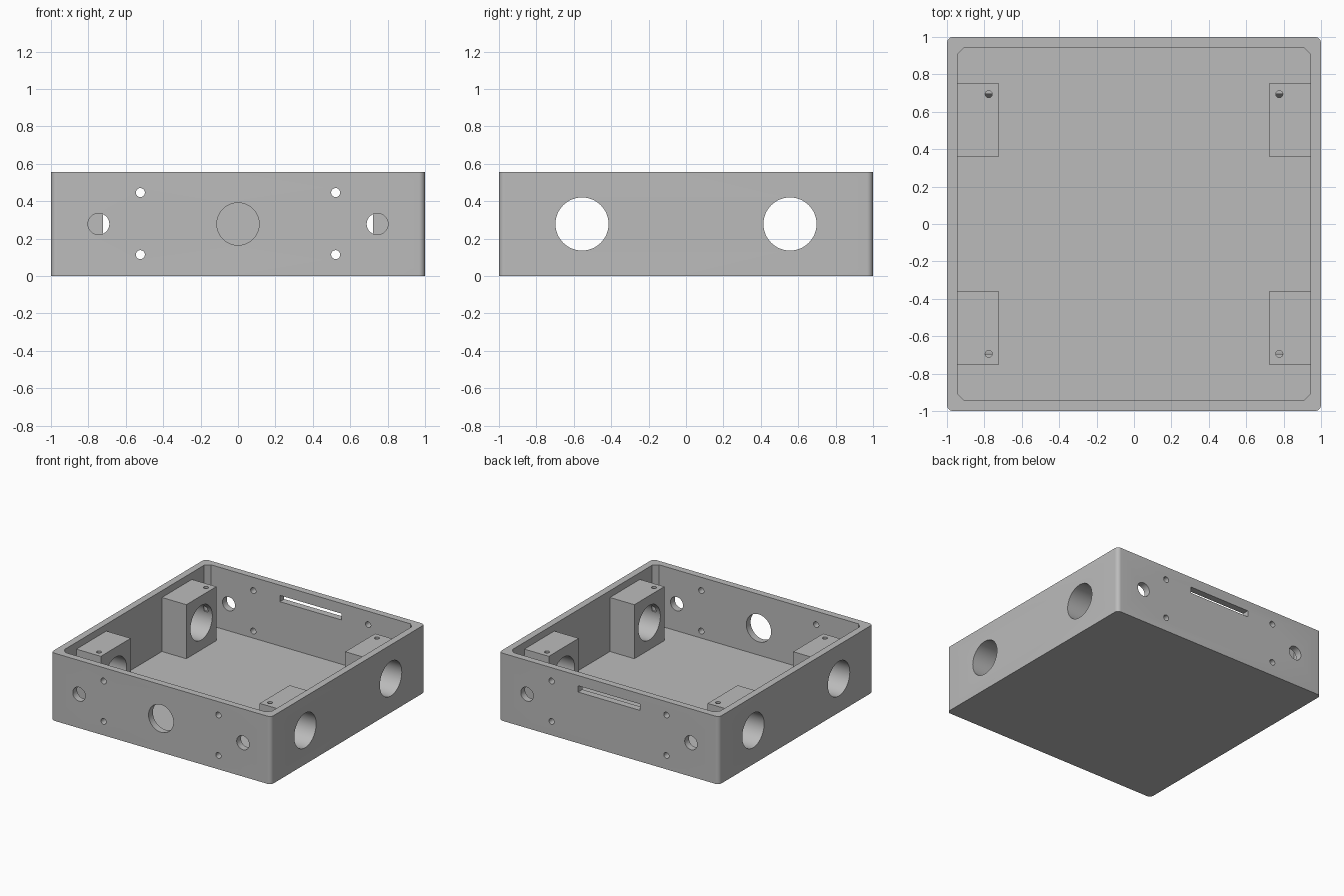
import bpy, bmesh, math
from mathutils import Matrix, Vector

cube = bpy.data.objects.get("Cube")
if cube:
    bpy.data.objects.remove(cube, do_unlink=True)

HEIGHT = 0.556
WALL = 0.056
MID = HEIGHT / 2
AXLE_Y = 0.556

grey = bpy.data.materials.new("plain grey")
grey.use_nodes = True
colour = (0.5, 0.5, 0.5, 1)
grey.diffuse_color = colour
grey.node_tree.nodes["Principled BSDF"].inputs["Base Color"].default_value = colour


def make_object(name, bm):
    mesh = bpy.data.meshes.new(name)
    bm.to_mesh(mesh)
    bm.free()
    obj = bpy.data.objects.new(name, mesh)
    bpy.context.collection.objects.link(obj)
    mesh.materials.append(grey)
    return obj


def box(name, low, high, corner=0, segments=1):
    """Box between two corners, with optional bevelled upright edges."""
    low, high = Vector(low), Vector(high)
    bm = bmesh.new()
    size = Matrix.Diagonal((*(high - low), 1))
    bmesh.ops.create_cube(bm, size=1, matrix=Matrix.Translation((low + high) / 2) @ size)
    if corner:
        upright = [e for e in bm.edges
                   if abs(e.verts[0].co.z - e.verts[1].co.z) > 0.1]
        bmesh.ops.bevel(bm, geom=upright, offset=corner, segments=segments,
                        profile=0.5, affect='EDGES')
    return make_object(name, bm)


def drill(name, centre, radius, length, axis):
    """Cylinder along the named axis."""
    turn = {'X': Matrix.Rotation(math.pi / 2, 4, 'Y'),
            'Y': Matrix.Rotation(math.pi / 2, 4, 'X'),
            'Z': Matrix.Identity(4)}[axis]
    bm = bmesh.new()
    bmesh.ops.create_cone(bm, cap_ends=True, segments=64, radius1=radius,
                          radius2=radius, depth=length,
                          matrix=Matrix.Translation(centre) @ turn)
    return make_object(name, bm)


def combine(target, tool, operation):
    tool.hide_render = True
    mod = target.modifiers.new(tool.name, 'BOOLEAN')
    mod.operation = operation
    mod.solver = 'EXACT'
    mod.object = tool
    bpy.context.view_layer.objects.active = target
    bpy.ops.object.modifier_apply(modifier=mod.name)
    bpy.data.objects.remove(tool, do_unlink=True)


# Open tray with rounded outside and chamfered inside corners
case = box("open_case", (-1, -1, 0), (1, 1, HEIGHT), 0.033, 8)
inner = 1 - WALL
combine(case, box("cavity", (-inner, -inner, WALL), (inner, inner, 1), 0.037),
        'DIFFERENCE')

# Four bearing blocks, one near each corner
for sx in (-1, 1):
    for sy in (-1, 1):
        x = sorted((sx * 0.722, sx * 0.97))
        y = sorted((sy * 0.361, sy * 0.75))
        combine(case, box("bearing_block", (x[0], y[0], 0.03), (x[1], y[1], 0.5)),
                'UNION')
        # Screw hole down into the block
        combine(case, drill("block_screw_hole", (sx * 0.777, sy * 0.694, 0.45),
                            0.0185, 0.3, 'Z'), 'DIFFERENCE')

# Large bores straight through side walls and blocks
for sy in (-1, 1):
    combine(case, drill("bore", (0, sy * AXLE_Y, MID), 0.142, 3, 'X'), 'DIFFERENCE')

# Holes in the front and back walls
for sx in (-1, 1):
    for sy in (-1, 1):
        combine(case, drill("cable_hole", (sx * 0.745, sy, MID), 0.057, 0.3, 'Y'),
                'DIFFERENCE')
        for z in (0.114, 0.446):
            combine(case, drill("wall_screw_hole", (sx * 0.522, sy, z), 0.024, 0.3, 'Y'),
                    'DIFFERENCE')

# Round port in the front, slot in the back
combine(case, drill("round_port", (0, -1, MID), 0.113, 0.3, 'Y'), 'DIFFERENCE')
combine(case, box("slot", (-0.28, 0.85, 0.42), (0.28, 1.15, 0.472)), 'DIFFERENCE')

# Single colour and smooth bores with sharp rims
case.data.materials.clear()
case.data.materials.append(grey)
for face in case.data.polygons:
    face.material_index = 0
bpy.ops.object.select_all(action='DESELECT')
case.select_set(True)
bpy.context.view_layer.objects.active = case
bpy.ops.object.shade_smooth_by_angle(angle=math.radians(30))
